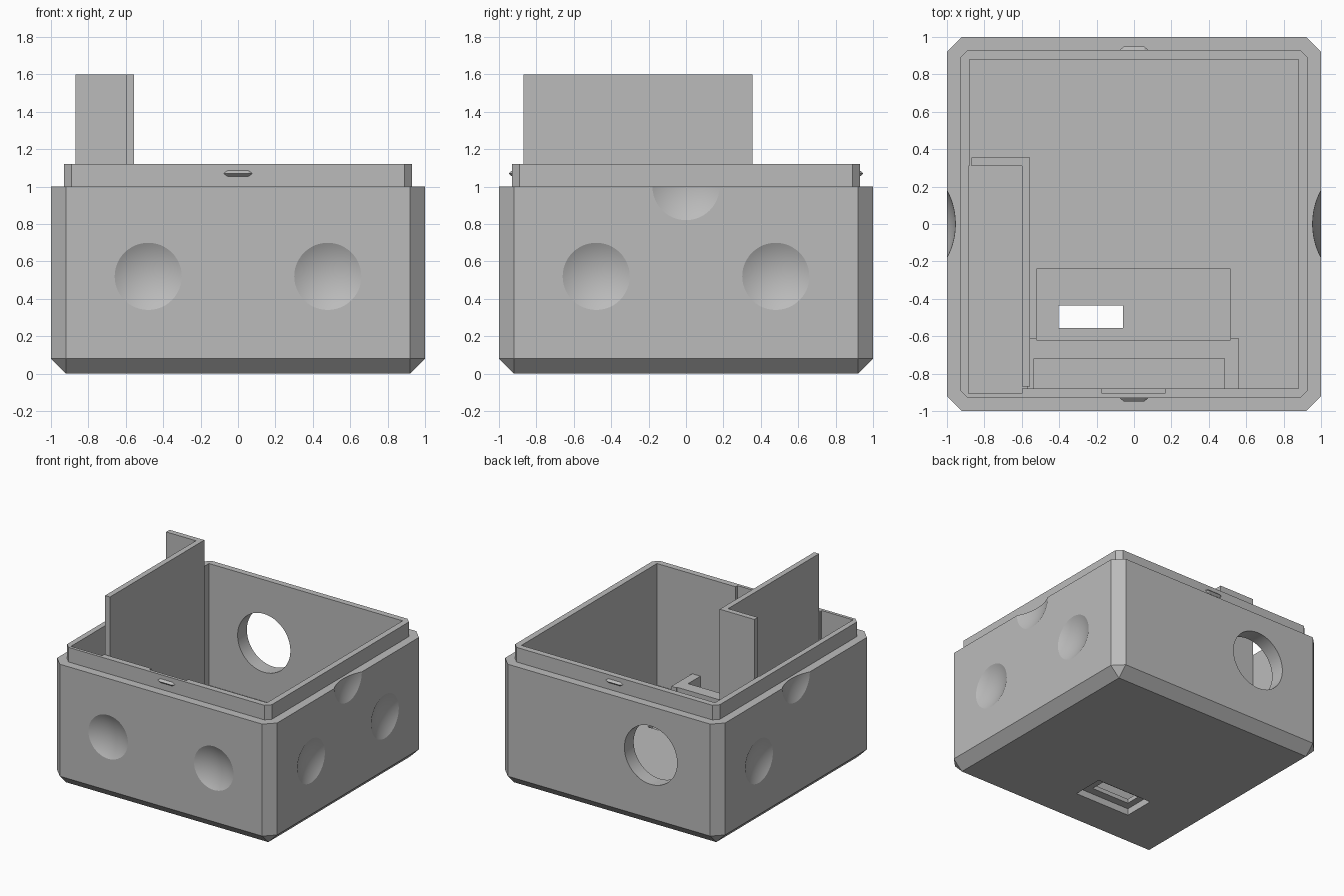
import bpy, bmesh, math
from mathutils import Vector, Matrix

if "Cube" in bpy.data.objects:
    bpy.data.objects.remove(bpy.data.objects["Cube"])

# One grey plastic
GREY = (0.5, 0.5, 0.5, 1)
grey = bpy.data.materials.new("grey_plastic")
grey.use_nodes = True
grey.diffuse_color = GREY
grey.node_tree.nodes["Principled BSDF"].inputs["Base Color"].default_value = GREY


def finish(bm, name):
    bmesh.ops.recalc_face_normals(bm, faces=bm.faces)
    mesh = bpy.data.meshes.new(name)
    bm.to_mesh(mesh)
    bm.free()
    mesh.materials.append(grey)
    ob = bpy.data.objects.new(name, mesh)
    bpy.context.collection.objects.link(ob)
    return ob


def box(name, x, y, z, chamfer=0, bottom=False):
    """Box from (min, max) ranges, with optional chamfered uprights and base."""
    bm = bmesh.new()
    bmesh.ops.create_cube(bm, size=1)
    for v in bm.verts:
        v.co = [(r[0] + r[1]) / 2 + c * (r[1] - r[0]) for r, c in zip((x, y, z), v.co)]
    if chamfer:
        edges = []
        for e in bm.edges:
            a, b = e.verts
            upright = abs(a.co.z - b.co.z) > 0.01
            low = max(a.co.z, b.co.z) < z[0] + 0.01
            if upright or (bottom and low):
                edges.append(e)
        bmesh.ops.bevel(bm, geom=edges, offset=chamfer, segments=1, affect='EDGES')
    return finish(bm, name)


def spun(name, profile, place, normal):
    """Turned solid whose local z axis points along normal."""
    bm = bmesh.new()
    verts = [bm.verts.new((r, 0, h)) for r, h in profile]
    edges = [bm.edges.new(p) for p in zip(verts, verts[1:])]
    bmesh.ops.spin(bm, geom=verts + edges, cent=(0, 0, 0), axis=(0, 0, 1),
                   angle=math.tau, steps=48)
    bmesh.ops.remove_doubles(bm, verts=bm.verts, dist=1e-5)
    turn = Vector(normal).to_track_quat('Z', 'Y').to_matrix().to_4x4()
    bm.transform(Matrix.Translation(place) @ turn)
    return finish(bm, name)


def dimple(place, normal, rim=0.18, depth=0.045, above=0.02):
    radius = (rim ** 2 + depth ** 2) / (2 * depth)
    centre = radius - depth
    end = math.acos((centre - above) / radius)
    arc = [(radius * math.sin(end * i / 8), centre - radius * math.cos(end * i / 8))
           for i in range(9)]
    return spun("dimple_cutter", arc + [(0, above)], place, normal)


def hole(place, normal, r=0.24, half=0.2):
    return spun("hole_cutter", [(0, -half), (r, -half), (r, half), (0, half)], place, normal)


def combine(target, tool, operation='DIFFERENCE'):
    mod = target.modifiers.new("cut", 'BOOLEAN')
    mod.operation, mod.solver, mod.object = operation, 'EXACT', tool
    bpy.context.view_layer.objects.active = target
    bpy.ops.object.modifier_apply(modifier=mod.name)
    bpy.data.objects.remove(tool)


# Chamfered shell with stepped lip
shell = box("box_shell", (-1, 1), (-1, 1), (0, 1), 0.08, True)
combine(shell, box("lip", (-.93, .93), (-.93, .93), (.5, 1.12), 0.04), 'UNION')
combine(shell, box("cavity", (-.88, .88), (-.88, .88), (.12, 1.5)))

# Floor bracket, its pocket, and the port recesses
combine(shell, box("bracket", (-.57, .56), (-.89, -.61), (.1, .3)), 'UNION')
for x, y, z in [
    ((-.535, .485), (-.88, -.72), (.12, 1.0)),    # board pocket
    ((-.52, .515), (-.62, -.24), (.09, 1.0)),     # socket pocket
    ((-.885, -.6), (-.905, .31), (.12, 1.5)),     # battery bay
    ((-.17, .165), (-.905, -.8), (.3, 1.5)),      # lip notch
    ((-.46, .045), (-.62, -.36), (-.1, .055)),    # recess under the port
    ((-.405, -.06), (-.555, -.435), (-.1, .3)),   # port slot
]:
    combine(shell, box("cutter", x, y, z))

# Round openings in floor and back wall
combine(shell, hole((.48, .5, .06), (0, 0, 1)))
combine(shell, hole((-.38, .94, .6), (0, 1, 0)))

# Shallow dimples on the sides and base
P = 0.48
spots = [((s * P, -1, .52), (0, -1, 0)) for s in (-1, 1)]
spots += [((1, s * P, .52), (1, 0, 0)) for s in (-1, 1)]
spots += [((-1, P, .52), (-1, 0, 0))]
spots += [((s, 0, 1), (s, 0, 0)) for s in (-1, 1)]
spots += [((x, y, 0), (0, 0, -1)) for x in (-P, P) for y in (-P, 0, P) if (x, y) != (P, P)]
for place, normal in spots:
    combine(shell, dimple(place, normal))

# Tall L-shaped partition
partition = box("battery_partition", (-.6, -.555), (-.87, .355), (.1, 1.6))
combine(partition, box("partition_end", (-.87, -.58), (.31, .355), (.1, 1.6)), 'UNION')

# Snap ridges on the lip
for name, s in (("front_snap_ridge", -1), ("back_snap_ridge", 1)):
    bm = bmesh.new()
    for side in (-1, 1):
        for x, y, z in ((.055, .92, 1.045), (.055, .92, 1.095), (.078, .92, 1.07),
                        (.078, .93, 1.07), (.055, .948, 1.07)):
            bm.verts.new((side * x, s * y, z))
    bmesh.ops.convex_hull(bm, input=bm.verts)
    finish(bm, name)

# Smooth the curved surfaces only
bpy.ops.object.select_all(action='DESELECT')
shell.select_set(True)
bpy.context.view_layer.objects.active = shell
bpy.ops.object.shade_smooth_by_angle(angle=math.radians(20))
